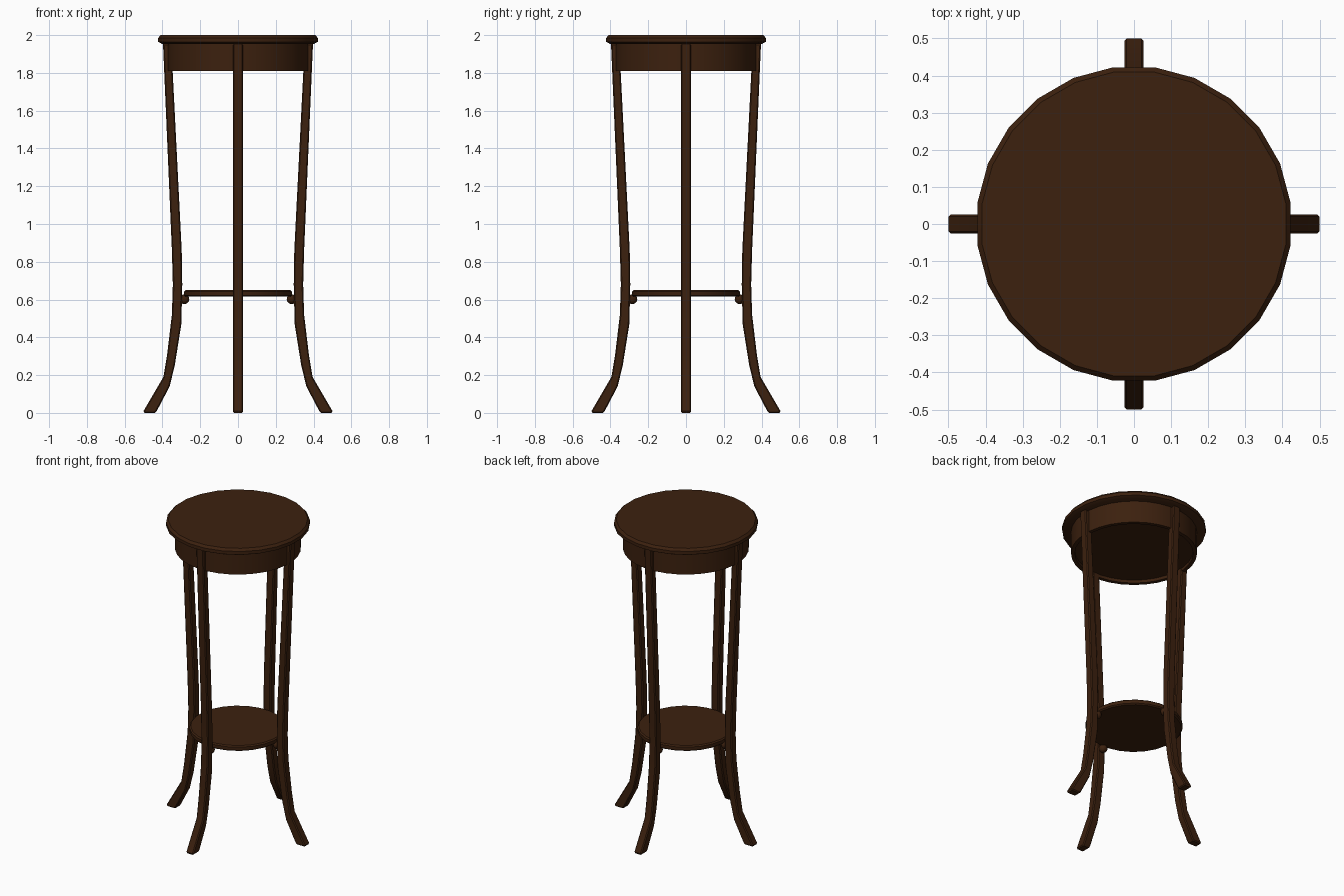
import bpy, bmesh, math

cube = bpy.data.objects.get("Cube")
if cube:
    bpy.data.objects.remove(cube)

wood = bpy.data.materials.new("dark brown wood")
wood.use_nodes = True
BROWN = (0.045, 0.0148, 0.0045, 1)
wood.diffuse_color = BROWN
wood.node_tree.nodes["Principled BSDF"].inputs["Base Color"].default_value = BROWN


def finish(name, bm):
    bmesh.ops.recalc_face_normals(bm, faces=bm.faces)
    mesh = bpy.data.meshes.new(name)
    bm.to_mesh(mesh)
    bm.free()
    mesh.materials.append(wood)
    obj = bpy.data.objects.new(name, mesh)
    bpy.context.collection.objects.link(obj)
    bpy.ops.object.select_all(action='DESELECT')
    obj.select_set(True)
    bpy.context.view_layer.objects.active = obj
    bpy.ops.object.shade_smooth_by_angle(angle=math.radians(30))
    return obj


def turned(name, profile, sides=24):
    """Round part from (radius, z) rings, capped at both ends."""
    bm = bmesh.new()
    rings = []
    for r, z in profile:
        angles = [math.tau * (i + 0.5) / sides for i in range(sides)]
        rings.append([bm.verts.new((r * math.cos(a), r * math.sin(a), z)) for a in angles])
    for low, high in zip(rings, rings[1:]):
        for i in range(sides):
            j = (i + 1) % sides
            bm.faces.new((low[i], low[j], high[j], high[i]))
    bm.faces.new(rings[0])
    bm.faces.new(rings[-1])
    return finish(name, bm)


# Round top, apron with a recessed underside, and lower shelf
turned("table_top", [(0.405, 1.953), (0.426, 1.964), (0.426, 1.985), (0.413, 2.0)])
turned("apron", [(0.35, 1.83), (0.35, 1.81), (0.373, 1.81), (0.373, 1.955)], 32)
turned("shelf", [(0.28, 0.615), (0.288, 0.622), (0.288, 0.643), (0.28, 0.65)])

# Curved leg side profile: (distance from centre, z)
outer = [(0.397, 1.954), (0.35, 0.86), (0.345, 0.68), (0.35, 0.52),
         (0.375, 0.31), (0.395, 0.19), (0.5, 0.01), (0.495, 0)]
inner = [(0.44, 0), (0.43, 0.01), (0.362, 0.14), (0.335, 0.25), (0.3, 0.47),
         (0.295, 0.68), (0.298, 0.86), (0.347, 1.83), (0.352, 1.954)]


def leg(name, angle):
    bm = bmesh.new()
    face = bm.faces.new([bm.verts.new((x, -0.026, z)) for x, z in outer + inner])
    result = bmesh.ops.extrude_face_region(bm, geom=[face])
    moved = [v for v in result["geom"] if isinstance(v, bmesh.types.BMVert)]
    bmesh.ops.translate(bm, verts=moved, vec=(0, 0.052, 0))
    # Soften the long edges of both side faces
    rims = [e for e in bm.edges if abs(e.verts[0].co.y - e.verts[1].co.y) < 0.001]
    bmesh.ops.bevel(bm, geom=rims, offset=0.006, segments=1, affect='EDGES')
    obj = finish(name, bm)
    obj.rotation_euler.z = angle


def knob(name, angle):
    bm = bmesh.new()
    bmesh.ops.create_uvsphere(bm, u_segments=12, v_segments=8, radius=0.026)
    bmesh.ops.translate(bm, verts=bm.verts, vec=(0.284, 0, 0.602))
    obj = finish(name, bm)
    obj.rotation_euler.z = angle


# Four legs, each with a small knob under the shelf
for i, side in enumerate(("left", "back", "right", "front")):
    leg(side + "_leg", i * math.pi / 2)
    knob(side + "_shelf_knob", i * math.pi / 2)
